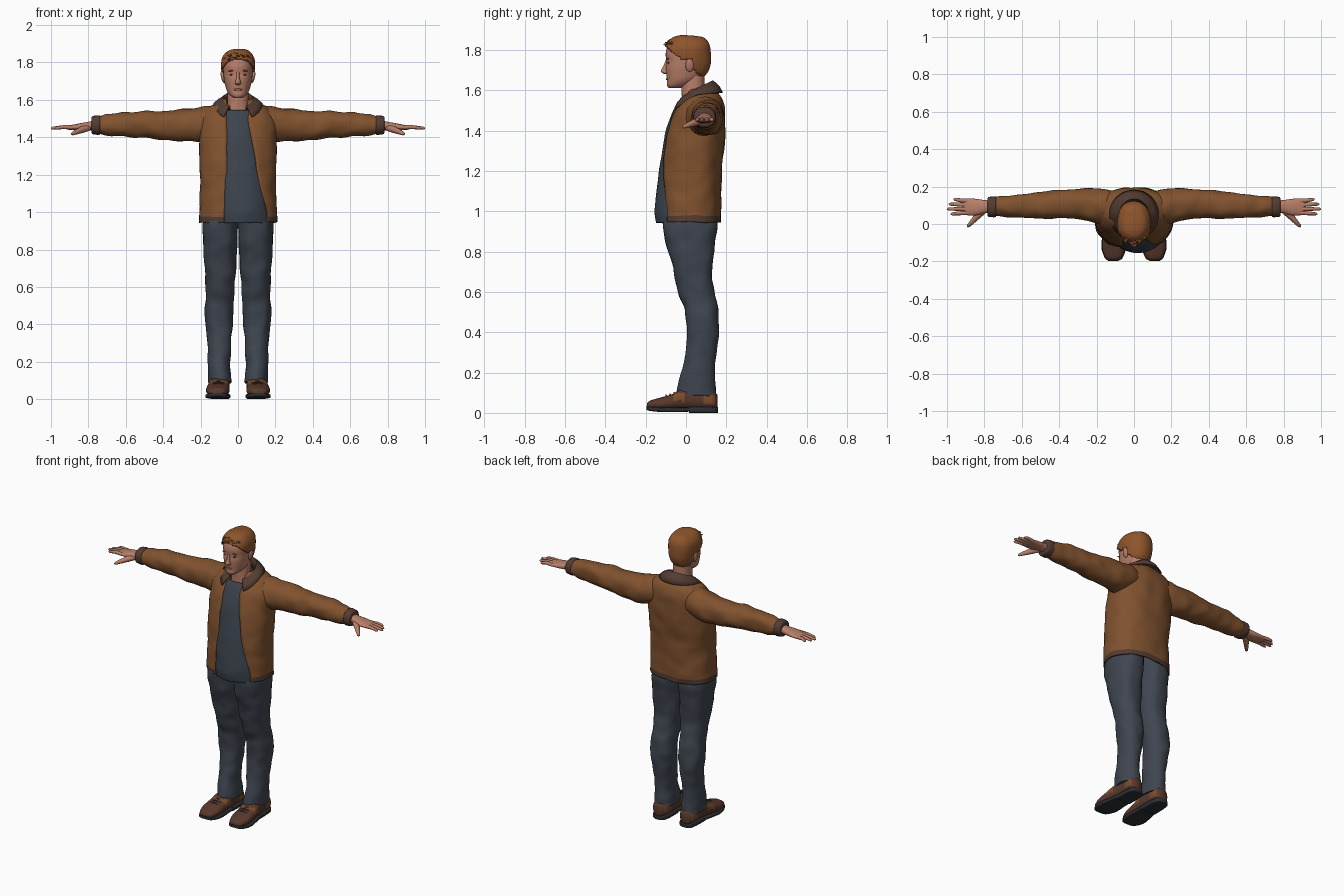
import bpy, bmesh, math, random
from mathutils import Vector, Matrix, noise

if "Cube" in bpy.data.objects:
    bpy.data.objects.remove(bpy.data.objects["Cube"])
random.seed(4)
TAU = 2 * math.pi


def material(name, r, g, b):
    m = bpy.data.materials.new(name)
    m.use_nodes = True
    m.diffuse_color = (r, g, b, 1)
    bsdf = m.node_tree.nodes["Principled BSDF"]
    bsdf.inputs["Base Color"].default_value = (r, g, b, 1)
    bsdf.inputs["Roughness"].default_value = 0.8
    return m


JACKET = material("jacket brown", .22, .085, .028)
TRIM = material("dark trim", .085, .045, .032)
SHIRT = material("shirt slate", .045, .058, .075)
DENIM = material("trouser blue", .05, .06, .08)
SKIN = material("skin", .48, .21, .14)
HAIR = material("ginger hair", .27, .09, .025)
SHOE = material("shoe leather", .1, .04, .025)
PATCH = material("light leather", .2, .075, .025)
SOLE = material("sole grey", .025, .028, .034)
LIPS = material("lips", .36, .12, .09)


def finish(bm, name, mats, rule=None, side=1, wrinkle=0, thick=0):
    """Turn a bmesh into a smooth shaded object, coloured by a rule on face centres."""
    for v in bm.verts:
        if wrinkle:
            v.co += noise.noise_vector(v.co * 13) * wrinkle
        v.co.x *= side
    bmesh.ops.recalc_face_normals(bm, faces=bm.faces)
    if rule:
        for f in bm.faces:
            c = f.calc_center_median()
            c.x *= side
            f.material_index = rule(c)
    me = bpy.data.meshes.new(name)
    bm.to_mesh(me)
    bm.free()
    for m in mats:
        me.materials.append(m)
    ob = bpy.data.objects.new(name, me)
    bpy.context.collection.objects.link(ob)
    if thick:
        mod = ob.modifiers.new("thickness", "SOLIDIFY")
        mod.thickness, mod.offset = thick, 0
    bpy.ops.object.select_all(action="DESELECT")
    ob.select_set(True)
    bpy.context.view_layer.objects.active = ob
    bpy.ops.object.shade_smooth_by_angle(angle=math.radians(50))
    return ob


def build(name, shells, mats, closed=True, keep=None, **options):
    """Skin one or more stacks of rings into a mesh."""
    bm = bmesh.new()
    for rings in shells:
        rows = [[bm.verts.new(p) for p in ring] for ring in rings]
        n = len(rows[0])
        for lo, hi in zip(rows, rows[1:]):
            for i in range(n if closed else n - 1):
                j = (i + 1) % n
                bm.faces.new((lo[i], lo[j], hi[j], hi[i]))
        if closed:
            bm.faces.new(rows[0])
            bm.faces.new(rows[-1])
    if keep:
        drop = [f for f in bm.faces if not keep(f.calc_center_median())]
        bmesh.ops.delete(bm, geom=drop, context="FACES")
    return finish(bm, name, mats, **options)


def smooth(st, k=4):
    """Spline through stations (position, low a, high a, low b, high b)."""
    out = []
    for i in range(len(st) - 1):
        quad = st[max(i - 1, 0)], st[i], st[i + 1], st[min(i + 2, len(st) - 1)]
        for j in range(k):
            t = j / k
            out.append([b + t / 2 * (c - a + t * (2*a - 5*b + 4*c - d + t * (3*(b - c) + d - a)))
                        for a, b, c, d in zip(*quad)])
    return out + [list(st[-1])]


def ring(s, axis="z", n=2.2, count=32, t0=0, t1=None):
    """Superellipse ring, or the arc of it from t0 to t1."""
    pos, a0, a1, b0, b1 = s
    pts = []
    for i in range(count):
        t = TAU * i / count if t1 is None else t0 + (t1 - t0) * i / (count - 1)
        c, d = math.cos(t), math.sin(t)
        a = (a0 + a1) / 2 + (a1 - a0) / 2 * math.copysign(abs(c) ** (2 / n), c)
        b = (b0 + b1) / 2 + (b1 - b0) / 2 * math.copysign(abs(d) ** (2 / n), d)
        pts.append({"z": (a, b, pos), "x": (pos, a, b), "y": (a, pos, b)}[axis])
    return pts


def loft(name, st, mats, axis="z", n=2.2, k=4, **options):
    return build(name, [[ring(s, axis, n) for s in smooth(st, k)]], mats, **options)


def tube(points, radii, flat=1, count=10):
    """Rings of the given radii along a path."""
    pts, rings = [Vector(p) for p in points], []
    for i, (p, r) in enumerate(zip(pts, radii)):
        way = pts[min(i + 1, len(pts) - 1)] - pts[max(i - 1, 0)]
        q = way.to_track_quat("Z", "Y")
        rings.append([p + q @ Vector((r * math.cos(TAU * j / count),
                                      r * flat * math.sin(TAU * j / count), 0)) for j in range(count)])
    return rings


def ball(name, loc, size, mat, side=1, tilt=0):
    bm = bmesh.new()
    bmesh.ops.create_uvsphere(bm, u_segments=16, v_segments=10, radius=1)
    turn = Matrix.Rotation(tilt, 4, "Y") @ Matrix.Diagonal((*size, 1))
    bm.transform(Matrix.Translation(loc) @ turn)
    return finish(bm, name, [mat], side=side)


# Jacket body: an open shell whose front edges follow the opening
torso = [(.945, -.207, .207, -.122, .168), (1, -.205, .205, -.126, .17), (1.1, -.2, .2, -.124, .17),
         (1.2, -.2, .2, -.12, .174), (1.3, -.203, .203, -.11, .183), (1.4, -.203, .203, -.09, .19),
         (1.49, -.2, .2, -.058, .19), (1.545, -.17, .17, -.022, .178), (1.575, -.12, .12, 0, .16),
         (1.6, -.08, .08, .015, .135)]
chest = [(.942, -.15, .19, -.145, .17), (1, -.15, .19, -.152, .17), (1.1, -.15, .18, -.145, .17),
         (1.2, -.15, .17, -.134, .17), (1.3, -.15, .16, -.116, .17), (1.4, -.14, .14, -.098, .17),
         (1.49, -.12, .12, -.068, .15), (1.545, -.1, .1, -.036, .13)]


def opening(z):
    return -.06, .05 + .09 * max(0, 1.52 - z) / .52


def edge(s, x, n):
    u = max(-1, min(1, (x - (s[1] + s[2]) / 2) / ((s[2] - s[1]) / 2)))
    return math.acos(math.copysign(abs(u) ** (n / 2), u))


shell, panel = [], []
for s in smooth(torso, 6):
    left, right = opening(s[0])
    shell.append(ring(s, n=2.4, count=64, t0=-edge(s, right, 2.4), t1=TAU - edge(s, left, 2.4)))
for s in smooth(chest, 6):
    left, right = opening(s[0])
    panel.append(ring(s, n=2, count=20, t0=TAU - edge(s, left - .012, 2), t1=TAU - edge(s, right + .012, 2)))
build("jacket_body", [shell], [JACKET, TRIM], closed=False, wrinkle=.006, thick=.008,
      rule=lambda c: int(c.z < .975))
build("shirt", [panel], [SHIRT], closed=False, wrinkle=.003, thick=.004)

# Folded collar: inner stand, top fold, outer leaf
rows = []
for rx, ry, z, front, back in ((.066, .065, 1.565, .04, .045), (.08, .085, 1.605, .05, .04),
                               (.108, .112, 1.594, .07, .025), (.13, .13, 1.578, .085, .01)):
    row = []
    for i in range(40):
        t = -math.pi / 2 + .62 + (TAU - 1.24) * i / 39
        d = math.sin(t)
        row.append((rx * math.cos(t), .05 + ry * d, z + d * (back if d > 0 else front)))
    rows.append(row)
build("collar", [rows], [TRIM], closed=False, thick=.008)

# Head and neck
neck = [(1.48, -.08, .08, -.02, .12), (1.55, -.062, .062, -.02, .1), (1.6, -.056, .056, -.022, .092),
        (1.67, -.056, .056, -.02, .092)]
skull = [(1.61, -.022, .022, -.086, -.03), (1.625, -.043, .043, -.095, .02), (1.65, -.06, .06, -.094, .06),
         (1.68, -.069, .069, -.098, .088), (1.71, -.075, .075, -.1, .1), (1.74, -.078, .078, -.097, .106),
         (1.78, -.08, .08, -.101, .108), (1.82, -.073, .073, -.09, .1), (1.85, -.05, .05, -.06, .075),
         (1.86, -.02, .02, -.02, .03)]
loft("neck", neck, [SKIN])
loft("head", skull, [SKIN])
nose = [(1.68, -.01, .01, -.108, -.08), (1.688, -.017, .017, -.121, -.08), (1.698, -.014, .014, -.124, -.08),
        (1.72, -.009, .009, -.112, -.08), (1.75, -.008, .008, -.1, -.08)]
loft("nose", nose, [SKIN], n=2)
ball("mouth", (0, -.093, 1.655), (.024, .006, .006), LIPS)
for side, word in ((1, "left"), (-1, "right")):
    ball(word + "_eye", (.032, -.087, 1.735), (.013, .005, .005), TRIM, side)
    ball(word + "_eyebrow", (.033, -.09, 1.756), (.019, .006, .004), HAIR, side, .1)
    ball(word + "_ear", (.081, .018, 1.723), (.01, .021, .033), SKIN, side, .2)

# Hair cap above a slanted hairline, with swept tufts
cap = [(z + .006, a - .007, b + .007, c - .006, d + .013) for z, a, b, c, d in skull[2:]]
build("hair_cap", [[ring(s, count=64) for s in smooth(cap, 6)]], [HAIR], wrinkle=.004, thick=.008,
      keep=lambda c: c.z > 1.735 - .85 * c.y and (c.z > 1.755 or c.y > .03))
tufts = []
for i in range(90):
    d = Vector((random.uniform(-.9, .9), random.uniform(-.85, .9), random.uniform(.5, 1))).normalized()
    base = Vector((0, .008, 1.765)) + Vector((d.x * .076, d.y * .1, d.z * .092))
    sweep = Vector((random.uniform(-.012, .012), -.038, .004 - .03 * d.y * (d.y > 0)))
    tufts.append(tube((base, base + d * .009 + sweep * .4, base + d * .006 + sweep), (.013, .011, .001), .5, 6))
build("hair_tufts", tufts, [HAIR])

# Limbs, built once and reflected
sleeve = [(.08, .01, .17, 1.42, 1.55), (.16, -.005, .185, 1.385, 1.562), (.22, .008, .19, 1.375, 1.555),
          (.3, .028, .188, 1.38, 1.548), (.4, .03, .182, 1.388, 1.54), (.5, .03, .172, 1.395, 1.538),
          (.6, .033, .163, 1.403, 1.536), (.7, .038, .15, 1.412, 1.522), (.745, .04, .144, 1.418, 1.513)]
cuff = [(.738, .04, .143, 1.417, 1.514), (.745, .036, .147, 1.413, 1.518), (.775, .038, .145, 1.416, 1.514),
        (.782, .044, .14, 1.422, 1.508)]
palm = [(.75, .06, .125, 1.437, 1.493), (.8, .057, .128, 1.437, 1.483), (.84, .047, .134, 1.436, 1.476),
        (.88, .046, .137, 1.438, 1.468), (.91, .05, .136, 1.441, 1.462), (.92, .06, .13, 1.446, 1.458)]
leg = [(.088, .033, .157, -.045, .148), (.12, .038, .157, -.045, .146), (.2, .042, .16, -.02, .145),
       (.3, .036, .166, -.002, .15), (.4, .03, .175, .002, .166), (.5, .025, .176, -.005, .16),
       (.6, .02, .172, -.035, .14), (.7, .012, .178, -.062, .13), (.8, .004, .186, -.09, .14),
       (.9, -.002, .19, -.114, .153), (1, -.01, .18, -.115, .15)]
upper = [(-.194, .085, .135, .022, .045), (-.18, .065, .153, .018, .06), (-.13, .047, .17, .015, .075),
         (-.07, .045, .168, .015, .092), (-.02, .046, .158, .015, .118), (.06, .046, .148, .015, .125),
         (.13, .05, .146, .015, .115), (.155, .07, .125, .02, .09)]
tread = [(-.197, .083, .137, .016, .034), (-.18, .06, .157, .01, .032), (-.12, .041, .175, .004, .028),
         (-.04, .043, .165, .004, .028), (.02, .044, .153, .006, .028)]
heel = [(.015, .044, .152, 0, .03), (.1, .044, .15, 0, .03), (.145, .055, .14, 0, .03), (.158, .075, .12, 0, .03)]


def leather(c):
    quarter = -.06 < c.y < -.005 and .06 < c.z < .098
    counter = .08 < c.y < .14 and .045 < c.z < .085
    return int(quarter or counter)


for side, word in ((1, "left"), (-1, "right")):
    loft(word + "_sleeve", sleeve, [JACKET], "x", k=7, side=side, wrinkle=.009)
    loft(word + "_cuff", cuff, [TRIM], "x", side=side)
    loft(word + "_palm", palm, [SKIN], "x", side=side)
    # Fingers from index to little, then the thumb
    digits = [tube([(.89, y0, 1.453), (.935, (y0 + y1) / 2, 1.455), (tip - .008, y1, 1.449), (tip, y1, 1.447)],
                   (.012, .0105, .008, .003))
              for y0, y1, tip in ((.06, .054, .98), (.081, .08, 1), (.102, .106, .99), (.123, .132, .965))]
    digits.append(tube([(.8, .075, 1.452), (.835, .045, 1.44), (.865, .012, 1.428), (.885, -.01, 1.419),
                        (.89, -.016, 1.417)], (.018, .018, .013, .009, .003)))
    build(word + "_fingers", digits, [SKIN], side=side)
    loft(word + "_trouser_leg", leg, [DENIM], n=2.3, k=6, side=side, wrinkle=.008)
    loft(word + "_shoe", upper, [SHOE, PATCH], "y", n=2.4, k=6, side=side, rule=leather)
    loft(word + "_sole", tread, [SOLE], "y", n=5, side=side)
    loft(word + "_heel", heel, [SOLE], "y", n=6, side=side)
    laces = [tube([(.075, y, z - .008), (.105, y - .004, z + .001), (.135, y, z - .008)], (.004,) * 3, count=6)
             for y, z in ((-.095, .086), (-.075, .092), (-.055, .098))]
    build(word + "_laces", laces, [TRIM], side=side)
